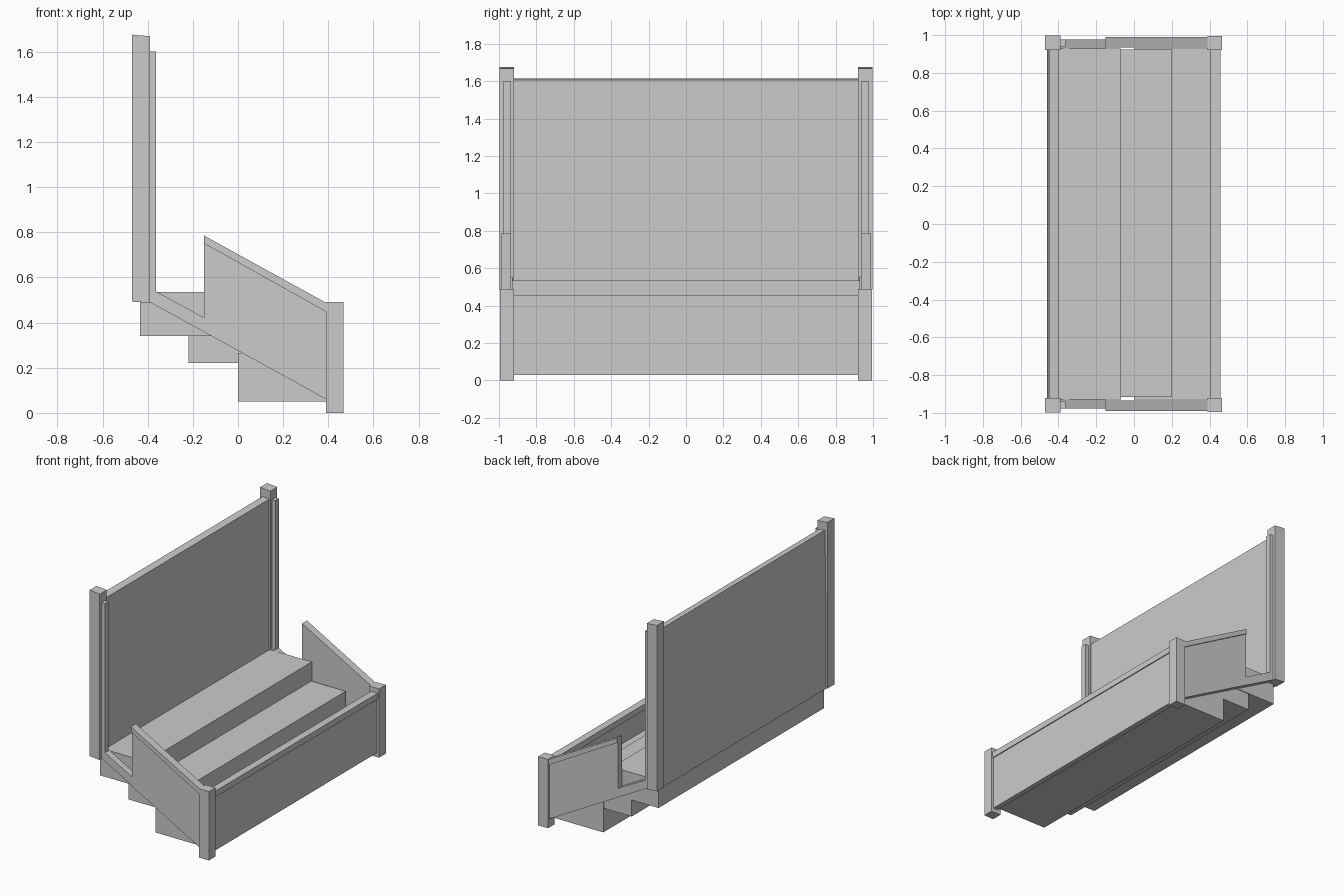
import bpy
import bmesh

if "Cube" in bpy.data.objects:
    bpy.data.objects.remove(bpy.data.objects["Cube"])


def extrude_profile(name, pts, y0, y1):
    """Extrude an (x, z) outline along y."""
    bm = bmesh.new()
    face = bm.faces.new([bm.verts.new((x, y0, z)) for x, z in pts])
    ext = bmesh.ops.extrude_face_region(bm, geom=[face])
    verts = [v for v in ext["geom"] if isinstance(v, bmesh.types.BMVert)]
    bmesh.ops.translate(bm, verts=verts, vec=(0, y1 - y0, 0))
    bmesh.ops.recalc_face_normals(bm, faces=bm.faces[:])
    mesh = bpy.data.meshes.new(name)
    bm.to_mesh(mesh)
    bm.free()
    obj = bpy.data.objects.new(name, mesh)
    bpy.context.collection.objects.link(obj)
    return obj


def box(name, x0, x1, y0, y1, z0, z1):
    return extrude_profile(name, [(x0, z0), (x1, z0), (x1, z1), (x0, z1)], y0, y1)


# Three overlapping solid steps
box("top_step", -0.435, -0.07, -0.93, 0.93, 0.34, 0.535)
box("middle_step", -0.22, 0.20, -0.915, 0.925, 0.22, 0.40)
box("bottom_step", 0.0, 0.425, -0.93, 0.93, 0.05, 0.265)

# Low front panel with an overhanging cap
box("front_panel", 0.412, 0.45, -0.925, 0.925, 0.03, 0.43)
box("front_panel_cap", 0.405, 0.457, -0.925, 0.925, 0.415, 0.457)

# Tall back panel, its rear leaning in slightly above the lower board
extrude_profile("back_panel_lower",
                [(-0.40, 0.49), (-0.40, 0.90), (-0.46, 0.90), (-0.46, 0.49)], -0.925, 0.925)
extrude_profile("back_panel_upper",
                [(-0.40, 0.90), (-0.40, 1.607), (-0.45, 1.615), (-0.46, 0.90)], -0.925, 0.925)

for side, tag in ((-1, "left"), (1, "right")):
    # Corner posts
    box("front_post_" + tag, 0.39, 0.467, side * 0.92, side * 0.995, 0.0, 0.49)
    extrude_profile("back_post_" + tag,
                    [(-0.47, 0.493), (-0.39, 0.487), (-0.39, 1.668), (-0.47, 1.675)],
                    side * 0.92, side * 0.998)
    # Narrow upright beside each back post
    box("back_trim_" + tag, -0.39, -0.363, side * 0.938, side * 0.977, 0.53, 1.60)
    # Sloping stringer carrying the steps
    extrude_profile("stringer_" + tag,
                    [(-0.40, 0.495), (-0.363, 0.475), (-0.15, 0.358), (-0.15, 0.422),
                     (-0.363, 0.538), (-0.40, 0.558)],
                    side * 0.928, side * 0.977)
    # Side panel with a sloping handrail cap
    extrude_profile("side_panel_" + tag,
                    [(-0.15, 0.358), (0.40, 0.055), (0.40, 0.45), (-0.15, 0.755)],
                    side * 0.935, side * 0.98)
    extrude_profile("handrail_" + tag,
                    [(-0.15, 0.75), (0.395, 0.445), (0.395, 0.485), (-0.15, 0.785)],
                    side * 0.935, side * 0.99)
